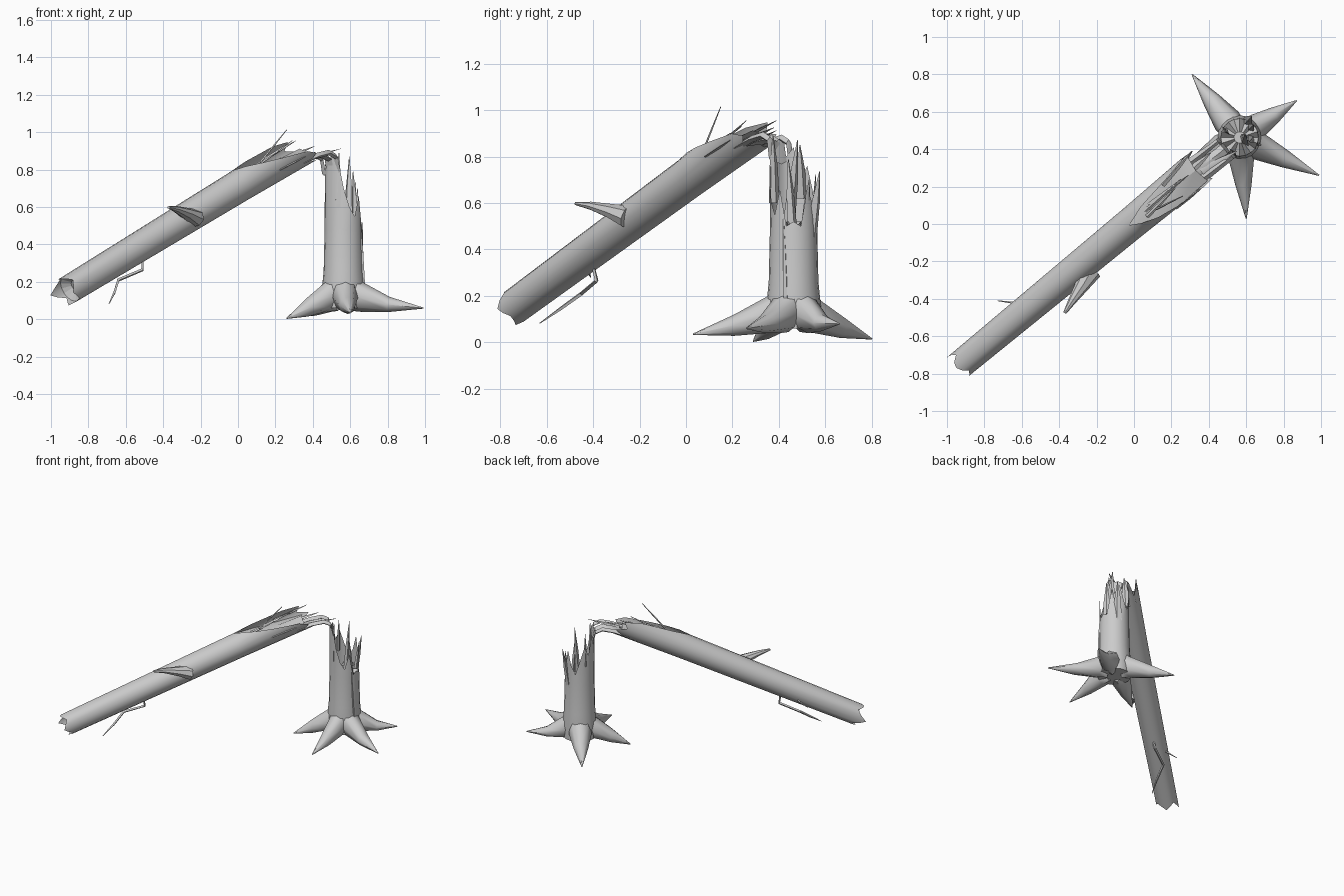
import bpy, bmesh, math
from mathutils import Vector as V

def finish(name, bm, angle=40):
    bmesh.ops.remove_doubles(bm, verts=bm.verts, dist=0.0005)
    bmesh.ops.recalc_face_normals(bm, faces=bm.faces)
    me = bpy.data.meshes.new(name)
    bm.to_mesh(me)
    bm.free()
    ob = bpy.data.objects.new(name, me)
    bpy.context.collection.objects.link(ob)
    bpy.ops.object.select_all(action='DESELECT')
    ob.select_set(True)
    bpy.context.view_layer.objects.active = ob
    bpy.ops.object.shade_smooth_by_angle(angle=math.radians(angle))
    return ob

def loft(name, rows, closed=True, cap=(False, False), angle=40):
    bm = bmesh.new()
    vs = [[bm.verts.new(p) for p in row] for row in rows]
    n = len(rows[0])
    for a, b in zip(vs, vs[1:]):
        for i in range(n if closed else n - 1):
            j = (i + 1) % n
            bm.faces.new((a[i], a[j], b[j], b[i]))
    if cap[0]:
        bm.faces.new(vs[0])
    if cap[1]:
        bm.faces.new(vs[-1])
    return finish(name, bm, angle)

def stick(name, pts, radii, n=4, flat=1.0, side=V((0.64, -0.77, 0))):
    """Tapered rod along a path; flat < 1 squashes it into a shard."""
    pts = [V(p) for p in pts]
    rows = []
    for k, p in enumerate(pts):
        d = (pts[min(k + 1, len(pts) - 1)] - pts[max(k - 1, 0)]).normalized()
        s = (side - d * side.dot(d)).normalized()
        t = d.cross(s)
        rows.append([p + radii[k] * (math.cos(a) * s + flat * math.sin(a) * t)
                     for a in (2 * math.pi * i / n for i in range(n))])
    return loft(name, rows, True, (True, True), 35)

# Stump: hollow shell with a jagged rim, one height per column
C = V((0.565, 0.463, 0))
rim = [0.52, 0.50, 0.66, 0.60, 0.73, 0.62, 0.56, 0.66, 0.76, 0.70,
       0.84, 0.80, 0.86, 0.87, 0.86, 0.70, 0.60, 0.55, 0.66, 0.50]
N = len(rim)

def col(i, r, z):
    a = 2 * math.pi * i / N
    return C + V((r * math.cos(a), r * math.sin(a), z))

rows = [[col(i, r, z) for i in range(N)]
        for r, z in ((0.115, 0.06), (0.118, 0.15), (0.107, 0.26), (0.102, 0.48))]
rows.append([col(i, 0.10, rim[i]) for i in range(N)])
loft("stump", rows, True, (True, False))
loft("stump_core", [[col(i, 0.10, 0.47 + 0.05 * (i % 2)) for i in range(0, N)],
                    [col(i, 0.03, 0.52) for i in range(0, N)]], True, (False, True), 10)

# Roots: ridged cones spreading from the base
roots = [((0.31, 0.80, 0.015), 0.068), ((0.87, 0.66, 0.08), 0.06),
         ((0.99, 0.26, 0.06), 0.065), ((0.60, 0.03, 0.035), 0.06),
         ((0.26, 0.29, 0.005), 0.065)]
for k, (tip, w) in enumerate(roots):
    tip = V(tip)
    h = V((tip.x - C.x, tip.y - C.y, 0))
    L, h = h.length, h.normalized()
    s = V((-h.y, h.x, 0))
    rows = []
    for dist, hw, zt, zb in ((0.05, w, 0.29, 0.06), (0.11, w * 1.15, 0.215, 0.055),
                             (0.11 + (L - 0.11) * 0.45, w * 0.72, 0.135, None),
                             (L, 0.003, tip.z + 0.003, tip.z - 0.003)):
        zb = 0.05 * 0.55 + tip.z * 0.45 if zb is None else zb
        c = C + h * dist
        rows.append([c + s * hw * math.cos(a) + V((0, 0, (zt + zb) / 2 - 0.015 * (hw > 0.01)
                     + (zt - zb) / 2 * math.sin(a)))
                     for a in (math.pi * i / 4 for i in range(8))])
    loft("root_%d" % (k + 1), rows, True, (True, True), 50)

# Fallen log: tapered tube, jagged foot, split open along the top near the break
D = V((1, 0.826, 0.609)).normalized()
U = D.cross(V((0, 0, 1))).normalized()
W = U.cross(D)

def on_log(x, deg, k=1.0):
    r = (0.088 + 0.013 * x) * k
    a = math.radians(deg)
    return V((x, 0.015 + 0.826 * x, 0.71 + 0.609 * x)) + r * (math.cos(a) * U + math.sin(a) * W)

foot = [-0.93, -0.915, -0.90, -0.915, -0.925, -0.92, -0.90, -0.92,
        -0.955, -0.93, -0.90, -0.915, -0.93, -0.91, -0.90, -0.915]
split = [0.31, 0.20, 0.11, 0.05, 0.005, 0.09, 0.25, 0.335,
         0.31, 0.36, 0.31, 0.37, 0.36, 0.37, 0.32, 0.35]
A = [22.5 * i for i in range(16)]
loft("log", [[on_log(foot[i], a) for i, a in enumerate(A)],
             [on_log(-0.45, a) for a in A], [on_log(0.0, a) for a in A],
             [on_log(split[i], a, 1.05) for i, a in enumerate(A)]])
loft("log_foot_wood", [[on_log(-0.895, a, 0.99) for a in A],
                       [on_log(-0.87, a, 0.4) for a in A]], True, (False, True), 10)

# Torn wood bed inside the split
loft("split_bed", [[on_log(x, a, k) for a, k in ((l, 0.97), (90, m), (180 - l, 0.97))]
                   for x, l, m in ((0.0, 72, 0.95), (0.08, 25, 0.5),
                                   (0.2, 0, 0.15), (0.33, -20, 0.02))], False, angle=15)

# Hinge: bent fibre bands joining log and stump
def band(name, off, width, path, curl=0.012):
    rows = []
    for k, (x, y, z) in enumerate(path):
        c, w = V((x, y, z)) + U * off, width[k]
        rows.append([c - U * w - V((0, 0, curl)), c + V((0, 0, curl * 0.5)),
                     c + U * w - V((0, 0, curl)), c - V((0, 0, 2 * curl))])
    loft(name, rows, True, (True, True), 50)

arc = [(0.30, 0.26, 0.835), (0.38, 0.32, 0.872), (0.445, 0.37, 0.888),
       (0.482, 0.40, 0.868), (0.495, 0.41, 0.79)]
band("hinge_middle", 0.0, (0.045, 0.04, 0.03, 0.03, 0.03), arc)
band("hinge_front", 0.055, (0.025, 0.02, 0.018, 0.018, 0.02),
     [V(p) + V((0.005, 0.005, 0.012)) for p in arc])
band("hinge_back", -0.055, (0.025, 0.02, 0.014, 0.014, 0.016), arc)

# Splinters: base, tip, radius, flatness
splinters = [
    ((0.12, 0.08, 0.84), (0.262, 0.15, 1.015), 0.006, 1),
    ((0.06, 0.07, 0.80), (0.25, 0.24, 0.93), 0.012, 0.6),
    ((0.08, 0.10, 0.81), (0.29, 0.26, 0.955), 0.014, 0.6),
    ((0.07, 0.04, 0.80), (0.22, 0.19, 0.90), 0.012, 0.6),
    ((0.15, 0.21, 0.86), (0.31, 0.39, 0.955), 0.018, 0.5),
    ((0.25, 0.24, 0.86), (0.41, 0.38, 0.925), 0.025, 0.4),
    ((0.36, 0.28, 0.86), (0.55, 0.39, 0.912), 0.02, 0.3),
    ((0.22, 0.09, 0.80), (0.36, 0.19, 0.87), 0.015, 0.5),
    ((0.59, 0.44, 0.48), (0.595, 0.48, 0.87), 0.035, 0.5),
    ((0.63, 0.46, 0.45), (0.615, 0.44, 0.79), 0.028, 0.5),
    ((0.60, 0.54, 0.45), (0.63, 0.575, 0.735), 0.03, 0.6),
    ((0.62, 0.51, 0.46), (0.64, 0.53, 0.70), 0.025, 0.6),
    ((0.53, 0.38, 0.60), (0.54, 0.375, 0.89), 0.03, 0.4),
    ((0.49, 0.50, 0.62), (0.50, 0.49, 0.85), 0.03, 0.4),
    ((0.67, 0.43, 0.19), (0.655, 0.42, 0.53), 0.014, 0.6),
]
for k, (b, t, r, f) in enumerate(splinters):
    b, t = V(b), V(t)
    stick("splinter_%d" % (k + 1), [b, b.lerp(t, 0.55), t], (r, r * 0.75, 0.002), 4, f)

# Broken branch stub on the log
stick("branch_stub", [(-0.235, -0.25, 0.54), (-0.275, -0.325, 0.565),
                      (-0.33, -0.41, 0.588), (-0.37, -0.475, 0.598)],
      (0.062, 0.04, 0.022, 0.009), 8, 0.8)

# Thin twigs hanging below the log
stick("twig", [(-0.51, -0.40, 0.33), (-0.51, -0.385, 0.265), (-0.64, -0.45, 0.21),
               (-0.66, -0.54, 0.145), (-0.69, -0.63, 0.082)],
      (0.008, 0.009, 0.009, 0.008, 0.002))
stick("twig_back", [(-0.60, -0.45, 0.33), (-0.65, -0.42, 0.30), (-0.73, -0.41, 0.28)],
      (0.009, 0.006, 0.002))
